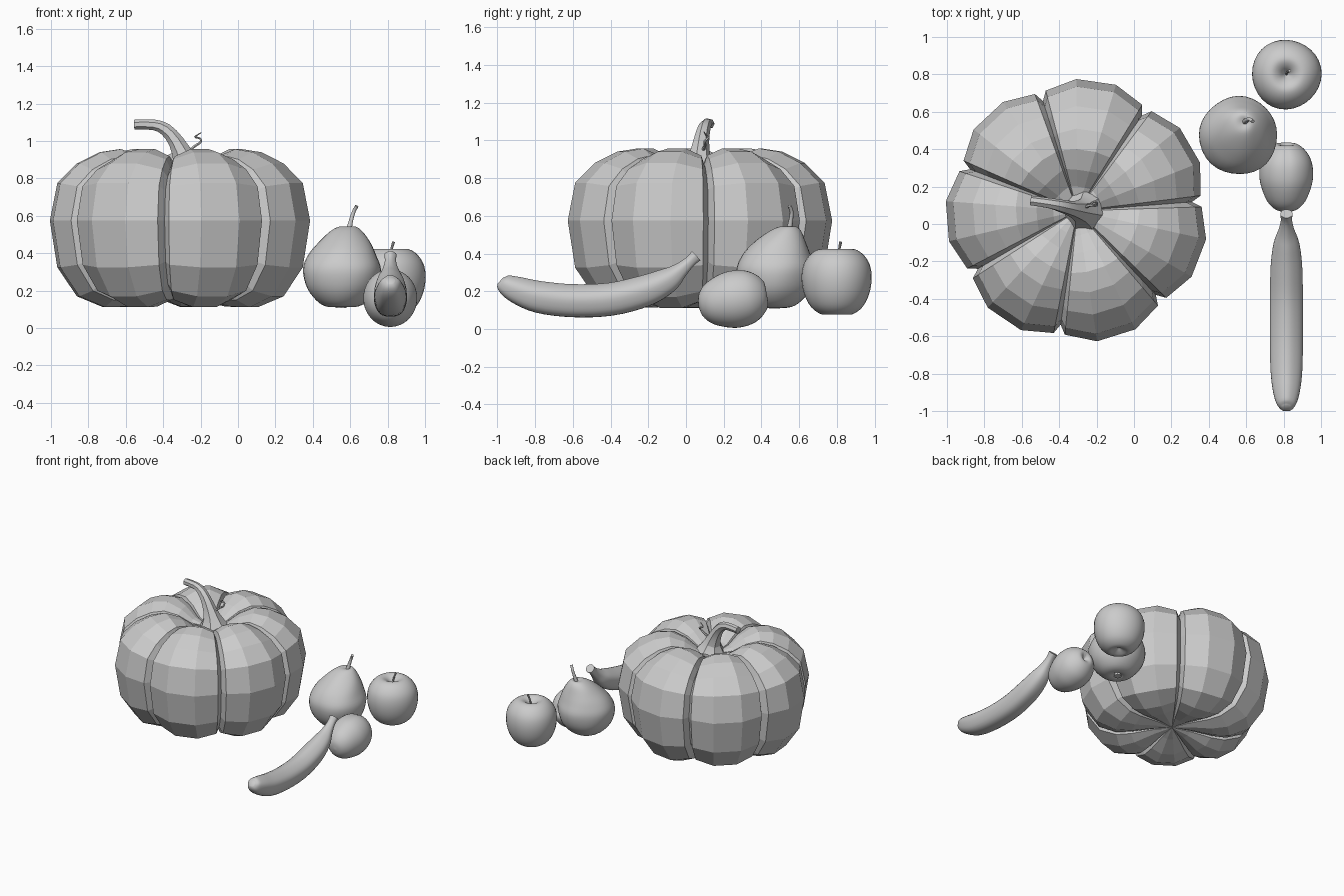
import bpy, bmesh, math
from mathutils import Vector


def make_object(name, verts, faces, smooth_angle=None):
    bm = bmesh.new()
    vs = [bm.verts.new(v) for v in verts]
    for f in faces:
        bm.faces.new([vs[i] for i in f])
    bmesh.ops.remove_doubles(bm, verts=bm.verts, dist=1e-5)
    bmesh.ops.recalc_face_normals(bm, faces=bm.faces)
    me = bpy.data.meshes.new(name)
    bm.to_mesh(me)
    bm.free()
    if smooth_angle:
        me.shade_smooth()
        me.set_sharp_from_angle(angle=math.radians(smooth_angle))
    ob = bpy.data.objects.new(name, me)
    bpy.context.collection.objects.link(ob)
    return ob


def spline(pts, steps):
    """Catmull-Rom interpolation of any-length tuples."""
    out = []
    for i in range(len(pts) - 1):
        a, b, c, d = pts[max(i - 1, 0)], pts[i], pts[i + 1], pts[min(i + 2, len(pts) - 1)]
        for s in range(steps):
            t = s / steps
            out.append([0.5 * (2 * q + (r - p) * t + (2 * p - 5 * q + 4 * r - u) * t * t
                               + (3 * q - p - 3 * r + u) * t ** 3)
                        for p, q, r, u in zip(a, b, c, d)])
    return out + [list(pts[-1])]


def loft(name, stations, sides, steps=4, side=None, warp=None, angle=40):
    """Rings (x, y, z, radius); horizontal, or square to the path if side is given."""
    st = spline(stations, steps)
    verts, n = [], len(st)
    for i, s in enumerate(st):
        u, v = Vector((1, 0, 0)), Vector((0, 1, 0))
        if side:
            t = (Vector(st[min(i + 1, n - 1)][:3]) - Vector(st[max(i - 1, 0)][:3])).normalized()
            v = Vector(side).cross(t).normalized()
            u = t.cross(v)
        for k in range(sides):
            a = 2 * math.pi * k / sides
            r = max(s[3], 0.002) * (warp(a, i / (n - 1)) if warp else 1)
            verts.append(Vector(s[:3]) + r * (math.cos(a) * u + math.sin(a) * v))
    faces = [(i * sides + k, i * sides + (k + 1) % sides,
              (i + 1) * sides + (k + 1) % sides, (i + 1) * sides + k)
             for i in range(n - 1) for k in range(sides)]
    faces += [list(range(sides))[::-1], list(range((n - 1) * sides, n * sides))]
    return make_object(name, verts, faces, angle)


# Pumpkin: seven flat-faced lobes parted by narrow grooves
profile = [(0.0, 0.17), (0.14, 0.15), (0.30, 0.115), (0.42, 0.112), (0.56, 0.17), (0.665, 0.325),
           (0.705, 0.575), (0.665, 0.775), (0.56, 0.88), (0.44, 0.94), (0.33, 0.957),
           (0.22, 0.915), (0.13, 0.85), (0.0, 0.81)]
lobe = [(0, 0.09), (2.6, 0.04), (17, 0), (34.5, 0), (48.8, 0.04)]    # angle, inset
columns = [(math.radians(4.5 + 360 / 7 * k + a), d) for k in range(7) for a, d in lobe]
verts, nc = [], len(columns)
for i, (r, z) in enumerate(profile):
    p, q = profile[max(i - 1, 0)], profile[min(i + 1, len(profile) - 1)]
    nrm = Vector((q[1] - p[1], p[0] - q[0])).normalized()
    for a, d in columns:
        d *= min(1, r / 0.35)
        rr = max(r - d * nrm.x, 0)
        verts.append((-0.303 + rr * math.cos(a), 0.07 + rr * math.sin(a), z - d * nrm.y))
faces = [(i * nc + k, i * nc + (k + 1) % nc, (i + 1) * nc + (k + 1) % nc, (i + 1) * nc + k)
         for i in range(1, len(profile) - 2) for k in range(nc)]
for ring, tip in ((1, 0), (len(profile) - 2, len(profile) - 1)):
    faces += [(ring * nc + k, ring * nc + (k + 1) % nc, tip * nc) for k in range(nc)]
make_object("pumpkin", verts, faces)

# Pumpkin stem and curled tendril
loft("pumpkin_stem", [(-0.27, 0.07, 0.83, 0.11), (-0.285, 0.07, 0.90, 0.065), (-0.33, 0.08, 0.995, 0.043),
                      (-0.385, 0.095, 1.06, 0.035), (-0.45, 0.11, 1.087, 0.029), (-0.553, 0.125, 1.088, 0.027)],
     7, 2, side=(0, 1, 0), angle=20)
loft("tendril", [(-0.28, 0.08, 0.93, 0.009), (-0.235, 0.10, 0.97, 0.008), (-0.20, 0.10, 0.995, 0.007),
                 (-0.205, 0.12, 1.015, 0.006), (-0.23, 0.11, 1.022, 0.005), (-0.197, 0.095, 1.045, 0.003)],
     6, 3, side=(0, 1, 0))

# Pear, leaning slightly, with a lumpy skin
def lumps(a, t):
    return 1 + 0.012 * math.sin(3 * a + 9 * t) + 0.008 * math.sin(5 * a - 14 * t)

loft("pear", [(0.555, 0.47, 0.135, 0.01), (0.555, 0.47, 0.112, 0.06), (0.557, 0.47, 0.135, 0.125),
              (0.557, 0.472, 0.21, 0.187), (0.558, 0.473, 0.31, 0.209), (0.56, 0.48, 0.39, 0.182),
              (0.57, 0.50, 0.46, 0.137), (0.577, 0.525, 0.515, 0.088), (0.585, 0.54, 0.542, 0.045),
              (0.592, 0.545, 0.535, 0.008)], 32, 4, warp=lumps, angle=60)
loft("pear_stem", [(0.592, 0.545, 0.52, 0.016), (0.603, 0.555, 0.57, 0.012),
                   (0.618, 0.56, 0.62, 0.010), (0.635, 0.548, 0.652, 0.010)], 10, 4, side=(0, 1, 0))
loft("pear_blossom_end", [(0.55, 0.47, 0.108, 0.03), (0.55, 0.47, 0.14, 0.02)], 8, 1)

# Apple
loft("apple", [(0.815, 0.80, z, r) for r, z in
               [(0.005, 0.105), (0.04, 0.085), (0.08, 0.077), (0.135, 0.115), (0.172, 0.185), (0.186, 0.27),
                (0.174, 0.345), (0.135, 0.40), (0.085, 0.424), (0.04, 0.405), (0.005, 0.36)]], 32, 4,
     warp=lambda a, t: 1 + 0.015 * math.sin(3 * a + 1) * math.sin(math.pi * t), angle=60)
loft("apple_stem", [(0.815, 0.80, 0.35, 0.007), (0.818, 0.81, 0.41, 0.006), (0.832, 0.82, 0.461, 0.008)],
     8, 4, side=(0, 1, 0))

# Plum lying on its side, creased along the top
def crease(a, t):
    off = (a - 1.5 * math.pi) / 0.16
    return 1 - 0.07 * max(0, t - 0.35) * 2 * math.exp(-off * off)

plum = loft("plum", [(0, 0, z, r) for r, z in
                     [(0.004, -0.185), (0.06, -0.172), (0.11, -0.125), (0.145, -0.04), (0.153, 0.03),
                      (0.139, 0.10), (0.10, 0.155), (0.05, 0.182), (0.004, 0.155)]], 40, 4,
            warp=crease, angle=60)
plum.location = (0.814, 0.248, 0.157)
plum.rotation_euler = (math.radians(-80), 0, 0)
plum.scale = (0.94, 1, 1)

# Banana with softly five-sided section and cut neck
loft("banana", [(0.815, -0.985, 0.255, 0.022), (0.815, -0.965, 0.24, 0.05), (0.815, -0.90, 0.207, 0.071),
                (0.815, -0.78, 0.168, 0.085), (0.815, -0.60, 0.148, 0.088), (0.815, -0.40, 0.156, 0.088),
                (0.815, -0.22, 0.20, 0.084), (0.815, -0.10, 0.255, 0.068), (0.815, -0.03, 0.31, 0.042),
                (0.815, 0.02, 0.355, 0.030), (0.815, 0.055, 0.388, 0.033)], 30, 4, side=(1, 0, 0),
     warp=lambda a, t: 1 + 0.025 * math.cos(5 * (a - math.pi / 2)), angle=50)
